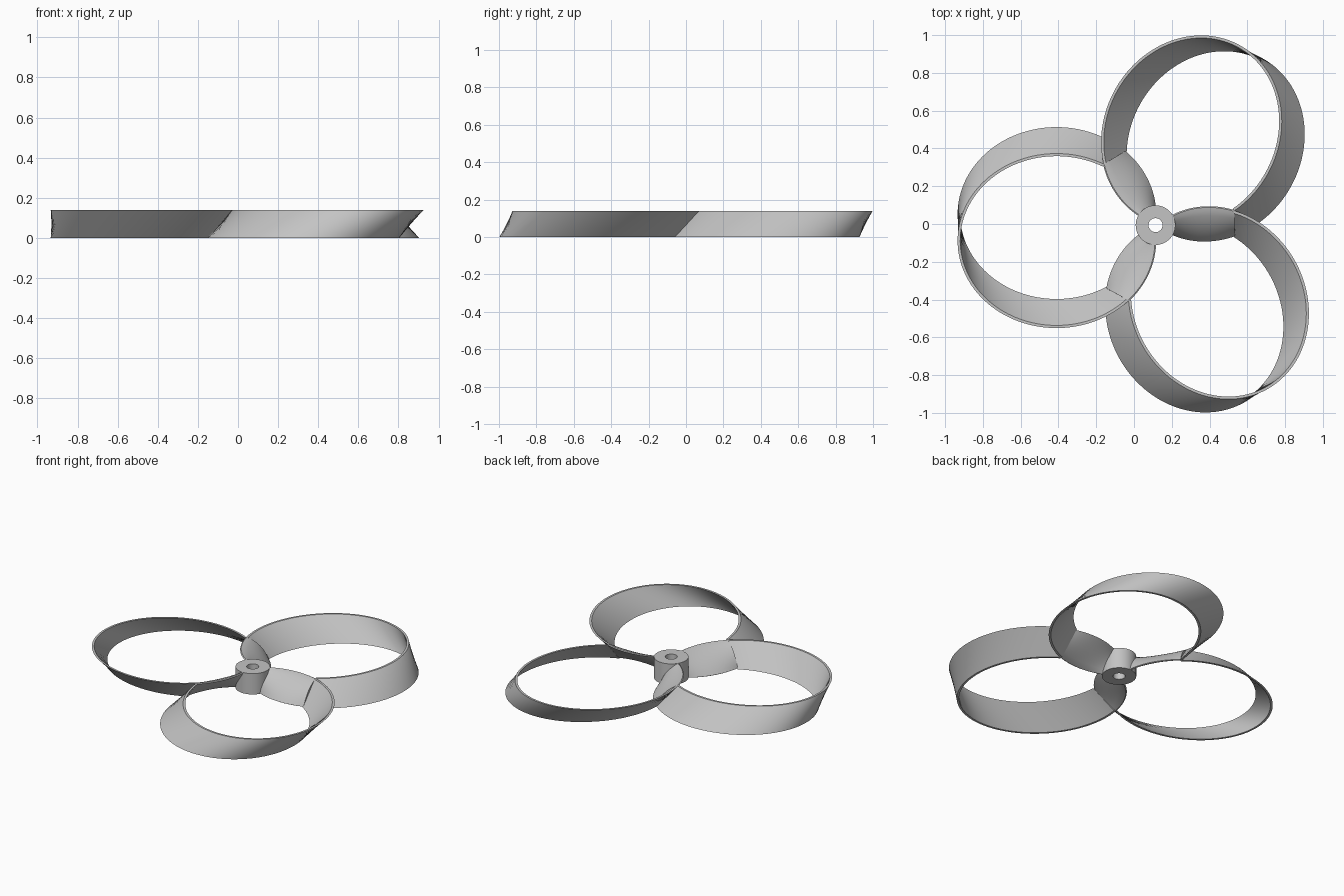
import bpy, bmesh, math
from mathutils import Vector, Matrix

cube = bpy.data.objects.get("Cube")
if cube:
    bpy.data.objects.remove(cube)

HEIGHT = 0.14
HUB = Vector((0.114, -0.006, 0))
A, B, WALL = 0.524, 0.462, 0.014      # loop half axes and wall thickness
SKEW, OFFSET = 0.07, 0.013            # sideways lean of the loops
SPLIT = 0.42                          # radius where a blade forks into two loops

metal = bpy.data.materials.new("light_grey")
metal.use_nodes = True
GREY = (0.55, 0.55, 0.55, 1)
metal.diffuse_color = GREY
metal.node_tree.nodes["Principled BSDF"].inputs["Base Color"].default_value = GREY


def finish(name, bm):
    bmesh.ops.recalc_face_normals(bm, faces=bm.faces)
    mesh = bpy.data.meshes.new(name)
    bm.to_mesh(mesh)
    bm.free()
    obj = bpy.data.objects.new(name, mesh)
    obj.location = HUB
    mesh.materials.append(metal)
    bpy.context.collection.objects.link(obj)
    bpy.ops.object.select_all(action='DESELECT')
    obj.select_set(True)
    bpy.context.view_layer.objects.active = obj
    bpy.ops.object.shade_smooth_by_angle(angle=math.radians(35))
    return obj


def loft(name, sections, closed=False):
    """Skin a list of closed cross-sections, capping the ends if open."""
    bm = bmesh.new()
    rows = [[bm.verts.new(p) for p in s] for s in sections]
    n = len(rows[0])
    pairs = list(zip(rows, rows[1:]))
    if closed:
        pairs.append((rows[-1], rows[0]))
    for r, s in pairs:
        for i in range(n):
            j = (i + 1) % n
            bm.faces.new((r[i], r[j], s[j], s[i]))
    if not closed:
        bm.faces.new(rows[0])
        bm.faces.new(rows[-1])
    return finish(name, bm)


def loop_point(theta, z, inset=0):
    """Point on a leaning elliptical loop that points along +x from the hub."""
    lean = OFFSET + SKEW * (2 * z / HEIGHT - 1)
    return Vector((A - (A - inset) * math.cos(theta),
                   (B - inset) * math.sin(theta) + lean, z))


def angle_at_radius(radius, z, side, inset=0):
    """Loop angle on one side where the loop is the given distance from the hub."""
    lo, hi = 0.0, math.pi
    for _ in range(40):
        mid = (lo + hi) / 2
        if loop_point(side * mid, z, inset).xy.length < radius:
            lo = mid
        else:
            hi = mid
    return lo


def turn(degrees):
    return Matrix.Rotation(math.radians(degrees), 3, 'Z')


# Thin leaning loops, trimmed where they merge into the blades
def make_loop(name, degrees, steps=96):
    corners = []
    for z, inset in ((0, 0), (HEIGHT, 0), (HEIGHT, WALL), (0, WALL)):
        start = angle_at_radius(SPLIT, z, 1, inset)
        end = 2 * math.pi - angle_at_radius(SPLIT, z, -1, inset)
        corners.append((z, inset, start, end))
    loft(name, [[turn(degrees) @ loop_point(s + (e - s) * i / steps, z, inset)
                 for z, inset, s, e in corners] for i in range(steps + 1)])


# Cambered blades running from one loop's top rim to the next loop's bottom rim
def make_blade(name, degrees, steps=16, chord=10):
    sections = []
    for i in range(steps + 1):
        radius = 0.09 + (SPLIT + 0.004 - 0.09) * i / steps
        top = turn(-60) @ loop_point(angle_at_radius(radius, HEIGHT, 1), HEIGHT)
        low = turn(60) @ loop_point(-angle_at_radius(radius, 0, -1), 0)
        normal = Vector((1, 0, 0)).cross(top - low).normalized()
        if normal.z < 0:
            normal.negate()
        upper, lower = [], []
        for k in range(chord + 1):
            u = k / chord
            bow = 4 * u * (1 - u)
            base = low.lerp(top, u)
            upper.append(base + normal * (0.005 + 0.02 * bow))
            lower.append(base - normal * (0.005 + 0.004 * bow))
        section = upper + lower[::-1]
        for p in section:
            p.z = min(max(p.z, 0), HEIGHT)
        sections.append([turn(degrees) @ p for p in section])
    loft(name, sections)


for label, degrees in (("back", 60), ("side", 180), ("front", 300)):
    make_loop(label + "_loop", degrees)
    make_blade(label + "_blade", degrees + 60)

# Hub with a bore through it
profile = ((0.105, 0), (0.105, HEIGHT), (0.037, HEIGHT), (0.037, 0))
loft("hub", [[turn(i * 360 / 64) @ Vector((r, 0, z)) for r, z in profile]
             for i in range(64)], closed=True)
